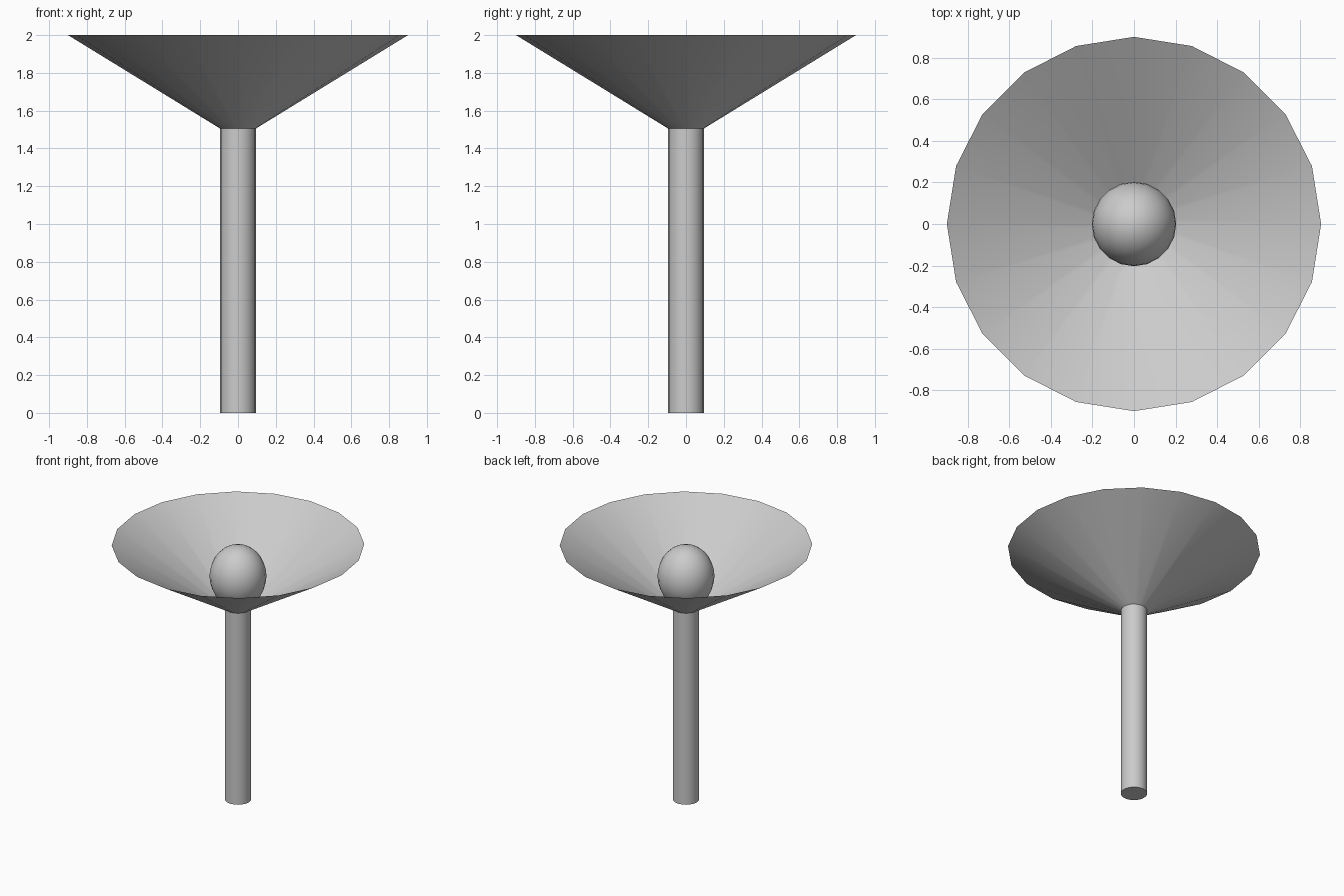
import bpy
import bmesh
import math

cube = bpy.data.objects.get("Cube")
if cube:
    bpy.data.objects.remove(cube, do_unlink=True)

SIDES = 20
POLE_R, RIM_R = 0.094, 0.9
NECK_Z, RIM_Z = 1.505, 2.0

grey = bpy.data.materials.new("light_grey")
grey.use_nodes = True
colour = (0.6, 0.6, 0.6, 1)
grey.diffuse_color = colour
grey.node_tree.nodes["Principled BSDF"].inputs["Base Color"].default_value = colour


def finish(obj, name):
    """Name, colour and smooth a new part."""
    obj.name = name
    obj.data.materials.append(grey)
    bpy.ops.object.shade_smooth_by_angle(angle=math.radians(40))


# Pole
bpy.ops.mesh.primitive_cylinder_add(vertices=SIDES, radius=POLE_R, depth=NECK_Z,
                                    location=(0, 0, NECK_Z / 2))
finish(bpy.context.object, "pole")

# Open flared shade
bpy.ops.mesh.primitive_cone_add(vertices=SIDES, radius1=POLE_R, radius2=RIM_R,
                                depth=RIM_Z - NECK_Z, end_fill_type='NOTHING',
                                location=(0, 0, (NECK_Z + RIM_Z) / 2))
finish(bpy.context.object, "shade")

# Slightly tall bulb resting in the shade
bpy.ops.mesh.primitive_uv_sphere_add(segments=SIDES, ring_count=16, radius=1,
                                     location=(0, 0, 1.755))
bulb = bpy.context.object
bulb.scale = (0.203, 0.203, 0.233)
finish(bulb, "bulb")
